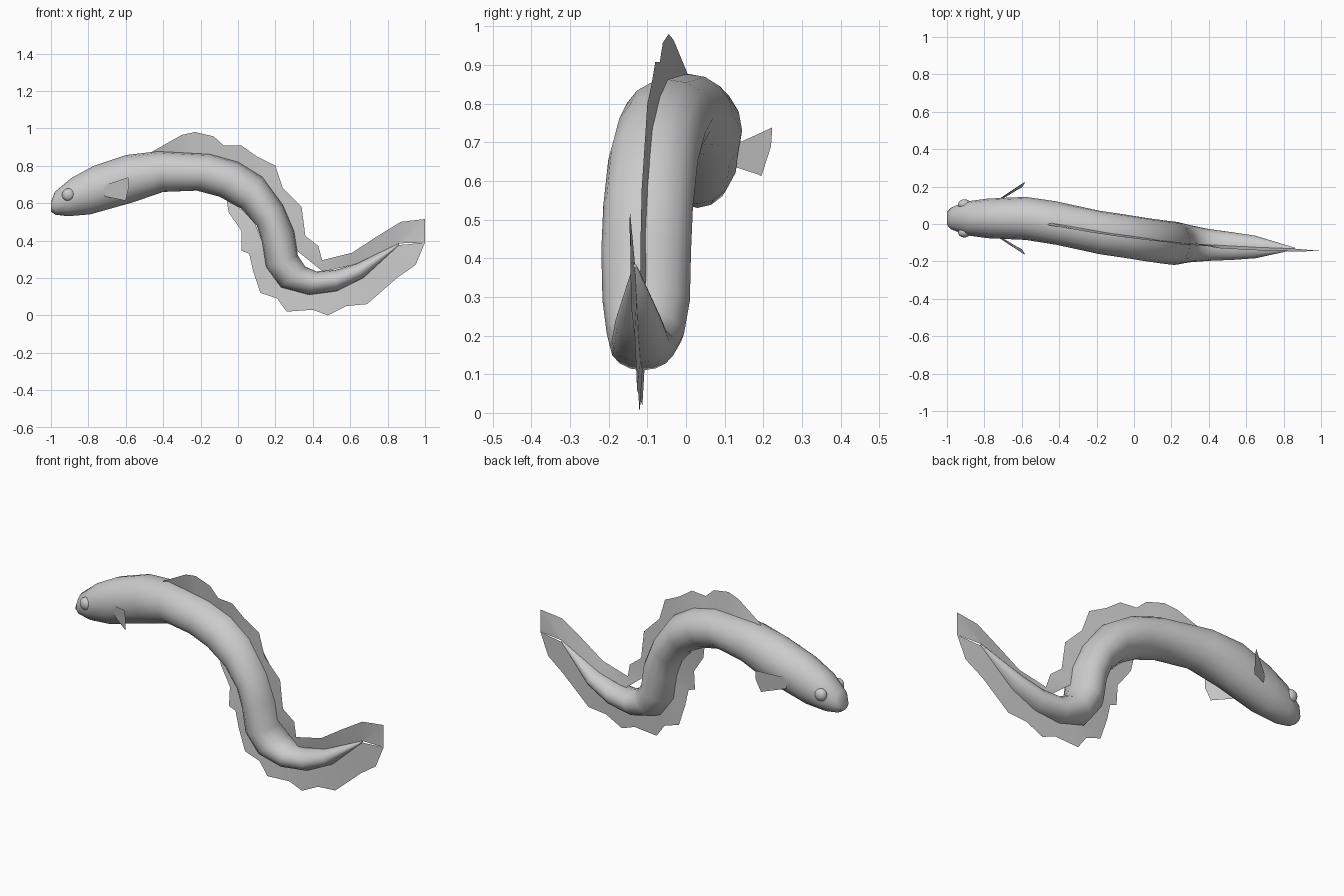
import bpy, math
from mathutils import Vector

if "Cube" in bpy.data.objects:
    bpy.data.objects.remove(bpy.data.objects["Cube"])

SIDES = 16


def make(name, verts, faces, smooth=50):
    me = bpy.data.meshes.new(name)
    me.from_pydata([tuple(v) for v in verts], [], faces)
    me.validate()
    ob = bpy.data.objects.new(name, me)
    bpy.context.collection.objects.link(ob)
    bpy.ops.object.select_all(action='DESELECT')
    ob.select_set(True)
    bpy.context.view_layer.objects.active = ob
    bpy.ops.object.shade_smooth_by_angle(angle=math.radians(smooth))
    return ob


# Body stations: back x, z; belly x, z; centre y; half width
stations = [
    (-1.00, .605, -1.00, .555, .03, .035), (-.98, .660, -.975, .538, .03, .058),
    (-.89, .735, -.91, .530, .03, .090), (-.77, .800, -.79, .540, .03, .106),
    (-.60, .857, -.56, .605, .03, .115), (-.43, .877, -.40, .660, .005, .116),
    (-.15, .862, -.22, .667, -.045, .116), (.00, .820, -.10, .635, -.065, .116),
    (.13, .740, .02, .570, -.085, .116), (.24, .590, .10, .480, -.098, .116),
    (.30, .450, .13, .390, -.103, .116), (.32, .320, .15, .260, -.103, .113),
    (.36, .260, .23, .150, -.105, .100), (.42, .235, .38, .110, -.112, .085),
    (.52, .243, .53, .130, -.118, .074), (.63, .275, .67, .200, -.123, .060),
    (.86, .385, .86, .375, -.132, .005)]

# Body: loft of elliptical rings
verts, faces = [], []
for xt, zt, xb, zb, y, w in stations:
    c = Vector(((xt + xb) / 2, y, (zt + zb) / 2))
    up = Vector(((xt - xb) / 2, 0, (zt - zb) / 2))
    for k in range(SIDES):
        a = 2 * math.pi * k / SIDES
        verts.append(c + up * math.cos(a) + Vector((0, w * math.sin(a), 0)))
for i in range(len(stations) - 1):
    for k in range(SIDES):
        k2 = (k + 1) % SIDES
        faces.append((i * SIDES + k, (i + 1) * SIDES + k, (i + 1) * SIDES + k2, i * SIDES + k2))
faces.append(tuple(range(SIDES)))
faces.append(tuple(reversed(range(len(verts) - SIDES, len(verts)))))
make("body", verts, faces)


# Long fins: ribbons from the back or belly line to a ragged outer edge
def nearest(line, p):
    best = None
    for a, b in zip(line, line[1:]):
        d = b - a
        d2 = d.x * d.x + d.z * d.z
        t = max(0, min(1, ((p[0] - a.x) * d.x + (p[1] - a.z) * d.z) / d2))
        q = a + d * t
        dist = math.hypot(q.x - p[0], q.z - p[1])
        if best is None or dist < best[0]:
            best = (dist, q)
    return best[1]


def ribbon(name, outer, line, lean):
    vs = []
    for p in outer:
        q = nearest(line, p)
        tip = max(0, (p[0] - .86) / .14)
        vs += [q, Vector((p[0], q.y + lean * (1 - tip) - .012 * tip, p[1]))]
    make(name, vs, [(i, i + 1, i + 3, i + 2) for i in range(0, len(vs) - 2, 2)])


back, belly = [], []
for xt, zt, xb, zb, y, w in stations:
    t, b = Vector((xt, y, zt)), Vector((xb, y, zb))
    back.append(t.lerp(b, .04))
    belly.append(b.lerp(t, .04))

ribbon("dorsal_fin", [
    (-.46, .875), (-.30, .965), (-.23, .98), (-.13, .957), (-.075, .907), (.02, .907),
    (.10, .85), (.20, .80), (.24, .68), (.34, .58), (.36, .425), (.43, .37), (.45, .295),
    (.61, .335), (.74, .42), (.87, .50), (1, .515), (1, .39)], back, -.015)
ribbon("belly_fin", [
    (-.06, .61), (-.05, .55), (.02, .45), (.02, .345), (.06, .33), (.08, .24), (.12, .12),
    (.21, .09), (.26, .02), (.40, .03), (.48, 0), (.58, .05), (.69, .06), (.85, .20),
    (.95, .27), (1, .39)], belly, -.005)

# Side fins and eyes, mirrored about the head's centre plane
for s, side in ((-1, "near"), (1, "far")):
    pts = [(-.71, .10, .635), (-.72, .105, .67), (-.70, .11, .70), (-.587, .193, .738),
           (-.583, .190, .69), (-.60, .165, .612), (-.62, .155, .617)]
    make("side_fin_" + side, [(x, .03 + s * y, z) for x, y, z in pts], [tuple(range(7))])
    bpy.ops.mesh.primitive_uv_sphere_add(segments=16, ring_count=10, radius=.034,
                                         location=(-.907, .03 + s * .075, .645))
    eye = bpy.context.object
    eye.name = "eye_" + side
    eye.scale = (1, .8, 1)
    bpy.ops.object.shade_smooth()
